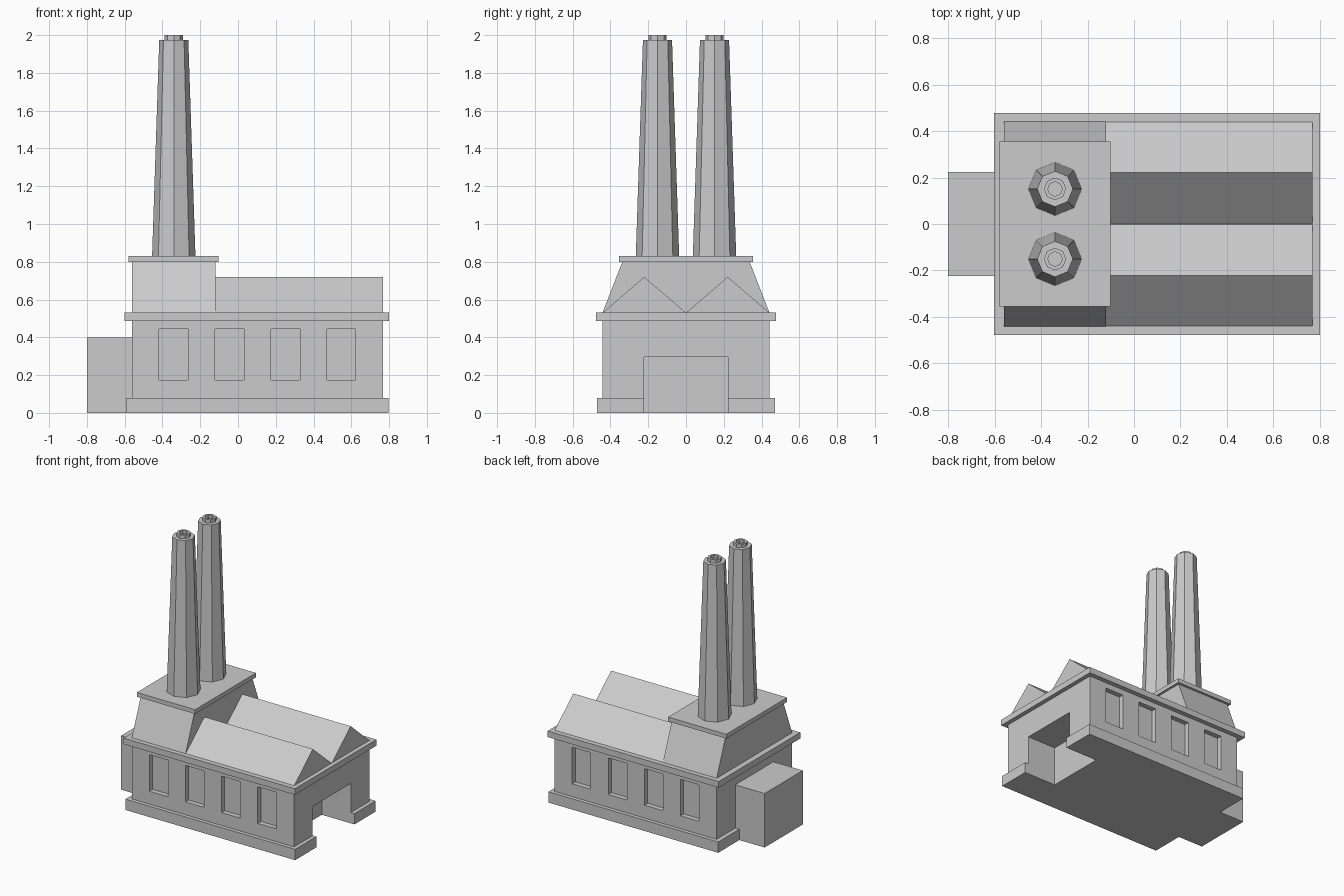
import bpy, bmesh
from math import cos, sin, pi

if "Cube" in bpy.data.objects:
    bpy.data.objects.remove(bpy.data.objects["Cube"])


def finish(name, bm):
    bmesh.ops.recalc_face_normals(bm, faces=bm.faces)
    mesh = bpy.data.meshes.new(name)
    bm.to_mesh(mesh)
    bm.free()
    ob = bpy.data.objects.new(name, mesh)
    bpy.context.collection.objects.link(ob)
    return ob


def add_box(bm, x0, x1, y0, y1, z0, z1):
    vs = bmesh.ops.create_cube(bm, size=1)["verts"]
    for v in vs:
        v.co = (x1 if v.co.x > 0 else x0, y1 if v.co.y > 0 else y0, z1 if v.co.z > 0 else z0)


def box(name, *dims):
    bm = bmesh.new()
    add_box(bm, *dims)
    return finish(name, bm)


def extrude_x(name, profile, x0, x1):
    """Extrude a (y, z) profile along x."""
    bm = bmesh.new()
    face = bm.faces.new([bm.verts.new((x0, y, z)) for y, z in profile])
    new = bmesh.ops.extrude_face_region(bm, geom=[face])["geom"]
    for v in new:
        if isinstance(v, bmesh.types.BMVert):
            v.co.x = x1
    return finish(name, bm)


def lathe(name, profile, cx, cy, sides=8):
    """Stack octagonal rings (radius, z) and cap both ends."""
    bm = bmesh.new()
    rings = [[bm.verts.new((cx + r * cos(2 * pi * i / sides), cy + r * sin(2 * pi * i / sides), z))
              for i in range(sides)] for r, z in profile]
    for a, b in zip(rings, rings[1:]):
        for i in range(sides):
            j = (i + 1) % sides
            bm.faces.new((a[i], a[j], b[j], b[i]))
    bm.faces.new(rings[0])
    bm.faces.new(rings[-1])
    return finish(name, bm)


def cut(ob, cutter):
    mod = ob.modifiers.new("cut", "BOOLEAN")
    mod.operation = "DIFFERENCE"
    mod.solver = "EXACT"
    mod.object = cutter
    bpy.context.view_layer.objects.active = ob
    bpy.ops.object.modifier_apply(modifier=mod.name)


# Main hall
plinth = box("plinth", -0.593, 0.797, -0.47, 0.47, 0, 0.08)
walls = box("walls", -0.56, 0.768, -0.442, 0.442, 0.08, 0.49)
box("cornice", -0.602, 0.80, -0.477, 0.477, 0.487, 0.532)
box("side_annex", -0.80, -0.55, -0.223, 0.223, 0, 0.40)

# Recessed windows on both long sides, and the gate on the right end
bm = bmesh.new()
for cx in (-0.341, -0.045, 0.251, 0.547):
    for s in (-1, 1):
        y0, y1 = sorted((s * 0.405, s * 0.6))
        add_box(bm, cx - 0.076, cx + 0.076, y0, y1, 0.175, 0.445)
window_cutter = finish("window_cutter", bm)
gate_cutter = box("gate_cutter", 0.53, 1.0, -0.223, 0.223, -0.1, 0.295)
cut(walls, window_cutter)
cut(walls, gate_cutter)
cut(plinth, gate_cutter)
for c in (window_cutter, gate_cutter):
    bpy.data.objects.remove(c)

# Twin gable roofs
for s, side in ((-1, "front"), (1, "back")):
    extrude_x(side + "_gable_roof", [(0, 0.53), (s * 0.221, 0.72), (s * 0.442, 0.53)], -0.13, 0.768)

# Sloped boiler house with flat cap
extrude_x("boiler_house", [(-0.442, 0.53), (0.442, 0.53), (0.337, 0.80), (-0.337, 0.80)], -0.56, -0.12)
box("boiler_house_cap", -0.579, -0.102, -0.356, 0.356, 0.798, 0.83)

# Tapered octagonal chimneys with a hollow rim
stack = [(0.115, 0.825), (0.077, 1.975), (0.048, 1.975), (0.048, 2.0), (0.031, 2.0), (0.031, 1.978)]
for s, side in ((-1, "front"), (1, "back")):
    lathe(side + "_chimney", stack, -0.34, s * 0.151)
